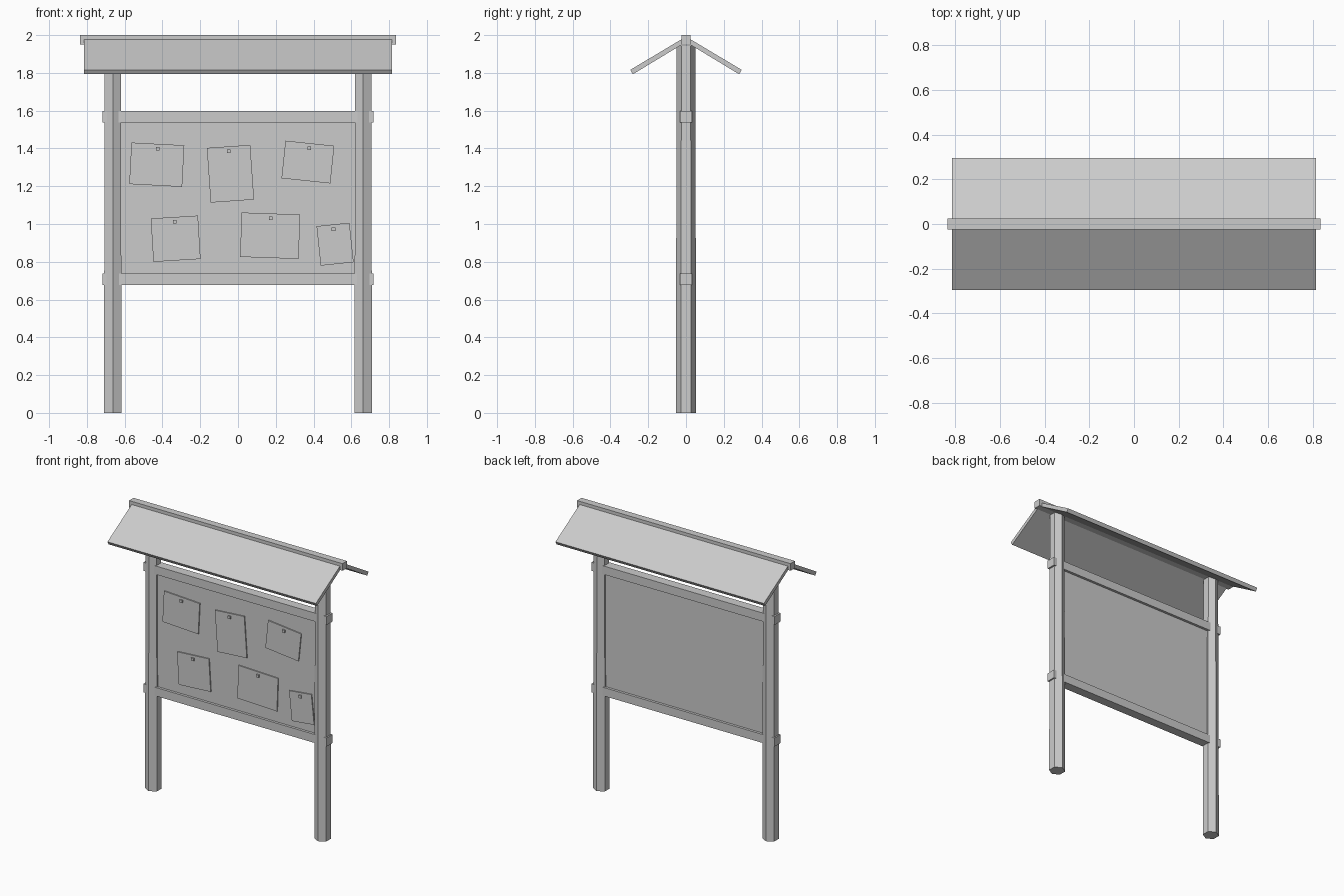
import bpy
import bmesh
from math import radians, sin, cos
from mathutils import Matrix

if "Cube" in bpy.data.objects:
    bpy.data.objects.remove(bpy.data.objects["Cube"])


def new_object(name, bm):
    bmesh.ops.recalc_face_normals(bm, faces=bm.faces)
    mesh = bpy.data.meshes.new(name)
    bm.to_mesh(mesh)
    bm.free()
    obj = bpy.data.objects.new(name, mesh)
    bpy.context.collection.objects.link(obj)
    return obj


def box(name, center, size, tilt=0.0):
    """Box, optionally turned in the front plane (counter-clockwise from the front)."""
    bm = bmesh.new()
    bmesh.ops.create_cube(bm, size=1.0)
    bmesh.ops.scale(bm, vec=size, verts=bm.verts)
    obj = new_object(name, bm)
    obj.location = center
    obj.rotation_euler = (0, radians(-tilt), 0)
    return obj


def extrude_x(name, profile, half):
    """Solid from a (y, z) profile, running from -half to +half in x."""
    bm = bmesh.new()
    face = bm.faces.new([bm.verts.new((-half, y, z)) for y, z in profile])
    ext = bmesh.ops.extrude_face_region(bm, geom=[face])
    moved = [v for v in ext["geom"] if isinstance(v, bmesh.types.BMVert)]
    bmesh.ops.translate(bm, vec=(2 * half, 0, 0), verts=moved)
    return new_object(name, bm)


# Six-sided, slightly tapered posts with a corner facing front
for side, x in (("left", -0.663), ("right", 0.663)):
    bm = bmesh.new()
    bmesh.ops.create_cone(bm, cap_ends=True, segments=6, radius1=0.054,
                          radius2=0.049, depth=1.945,
                          matrix=Matrix.Translation((0, 0, 0.9725)))
    # create_cone puts its first corner on the y axis, giving flats left and right
    v = min(bm.verts, key=lambda p: (round(p.co.z, 4), -round(abs(p.co.y), 4)))
    if abs(v.co.x) > 0.001:
        bmesh.ops.rotate(bm, verts=bm.verts, matrix=Matrix.Rotation(radians(30), 3, 'Z'))
    new_object(side + "_post", bm).location.x = x

# Rails passing through the posts, and the recessed board between them
for name, z in (("upper_rail", 1.567), ("lower_rail", 0.707)):
    box(name, (0, 0, z), (1.436, 0.066, 0.06))
box("notice_board", (0, 0, 1.137), (1.25, 0.03, 0.84))

# Pinned notices: x, z, width, height, tilt in degrees
notices = [
    (-0.430, 1.314, 0.28, 0.22, -3),
    (-0.040, 1.266, 0.23, 0.29, 4),
    (0.370, 1.328, 0.26, 0.20, -6),
    (-0.330, 0.922, 0.25, 0.23, 3.5),
    (0.170, 0.938, 0.31, 0.235, -2),
    (0.514, 0.893, 0.175, 0.21, 6),
]
for i, (x, z, w, h, tilt) in enumerate(notices, 1):
    box(f"notice_{i}", (x, -0.018, z), (w, 0.010, h), tilt)
    up = h / 2 - 0.026
    a = radians(tilt)
    box(f"pin_{i}", (x - up * sin(a), -0.025, z + up * cos(a)), (0.019, 0.016, 0.019))

# Two sloping roof panels and the ridge beam over them
for side, s in (("front", -1), ("back", 1)):
    profile = [(0, 1.963), (s * 0.281, 1.793), (s * 0.295, 1.816), (0, 1.992)]
    extrude_x(side + "_roof_panel", profile, 0.816)
box("ridge_beam", (0, 0, 1.975), (1.672, 0.05, 0.05))
